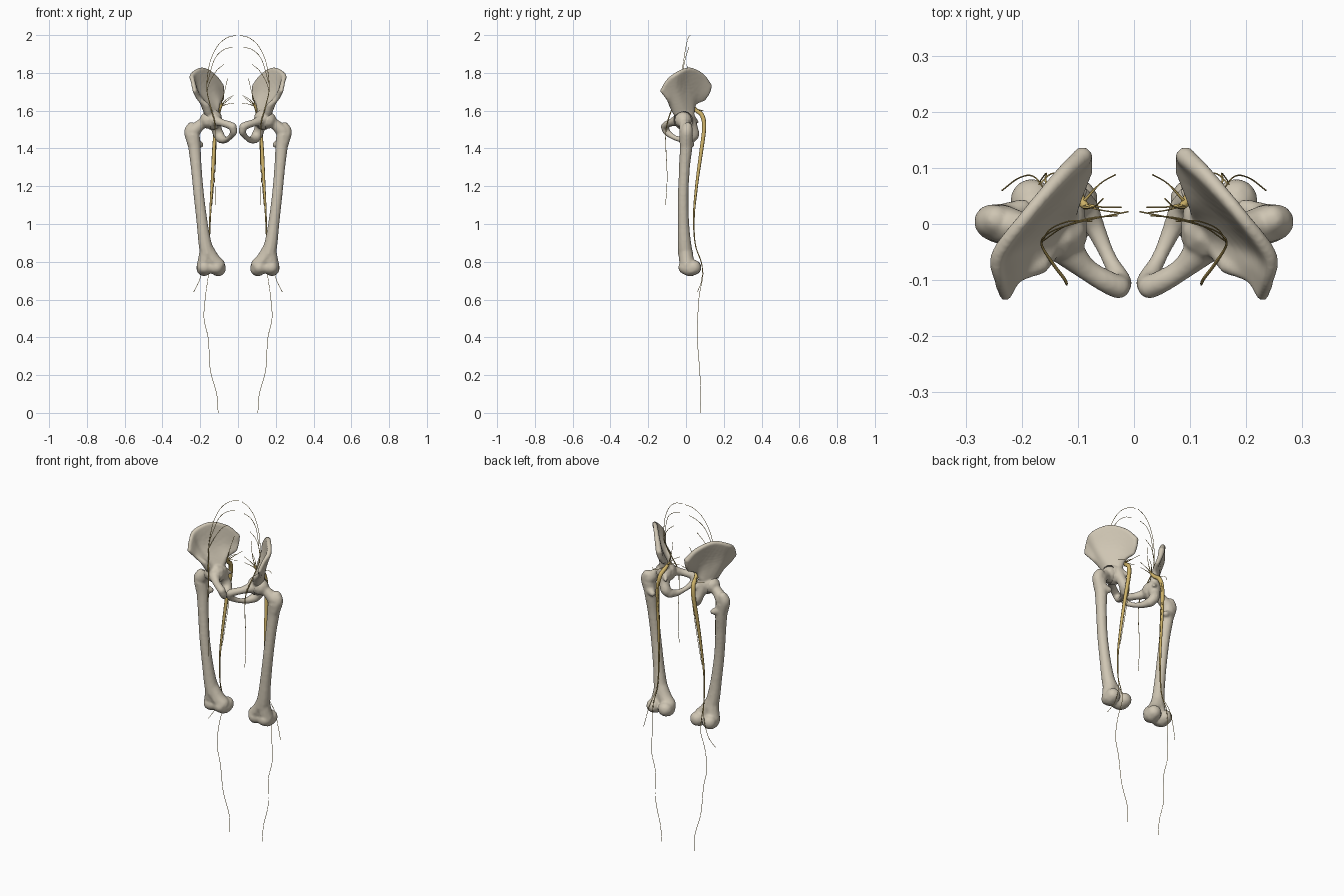
import bpy, bmesh
from mathutils import Vector


def mat(name, col):
    m = bpy.data.materials.new(name)
    m.diffuse_color = col
    return m


BONE = mat("bone", (0.62, 0.56, 0.45, 1))
NERVE = mat("nerve", (0.62, 0.45, 0.14, 1))

# unit ball used as a brush for the bones
_b = bmesh.new()
bmesh.ops.create_icosphere(_b, subdivisions=2, radius=1)
BALL_V = [v.co.copy() for v in _b.verts]
BALL_F = [[v.index for v in f.verts] for f in _b.faces]
_b.free()


def smooth_path(pts, n):
    """Catmull-Rom through points (x, y, z, r), n steps per span."""
    p = [Vector(q) for q in pts]
    p = [2 * p[0] - p[1]] + p + [2 * p[-1] - p[-2]]
    out = []
    for i in range(1, len(p) - 2):
        a, b, c, d = p[i - 1:i + 3]
        for k in range(n):
            t = k / n
            out.append(0.5 * (2 * b + (c - a) * t + (2 * a - 5 * b + 4 * c - d) * t * t
                              + (3 * b - a - 3 * c + d) * t ** 3))
    return out + [p[-2]]


def bone(name, balls, voxel, smooth, cutter=None):
    """Fuse balls into one smooth bone and mirror it to the other side."""
    vs, fs = [], []
    for x, y, z, r in balls:
        o = len(vs)
        c = Vector((x, y, z))
        vs += [c + v * r for v in BALL_V]
        fs += [[i + o for i in f] for f in BALL_F]
    me = bpy.data.meshes.new(name)
    me.from_pydata(vs, [], fs)
    me.materials.append(BONE)
    ob = bpy.data.objects.new(name, me)
    bpy.context.collection.objects.link(ob)
    m = ob.modifiers.new("fuse", 'REMESH')
    m.mode, m.voxel_size, m.use_smooth_shade = 'VOXEL', voxel, True
    m = ob.modifiers.new("smooth", 'SMOOTH')
    m.factor, m.iterations = 0.5, smooth
    if cutter:
        m = ob.modifiers.new("socket", 'BOOLEAN')
        m.operation, m.object, m.solver = 'DIFFERENCE', cutter, 'EXACT'
    m = ob.modifiers.new("mirror", 'MIRROR')
    m.use_mirror_merge = False
    return ob


# hip bone: iliac blade as rows running from back to front
crest = [(.092, .12, 1.73, .018), (.132, .082, 1.785, .015), (.19, .015, 1.817, .013),
         (.241, -.055, 1.787, .014), (.238, -.1, 1.75, .012), (.229, -.125, 1.705, .012)]
mid = [(.088, .113, 1.695, .014), (.122, .06, 1.70, .011), (.167, .008, 1.70, .008),
       (.208, -.042, 1.695, .008), (.209, -.075, 1.68, .010), (.208, -.094, 1.665, .012)]
base = [(.084, .094, 1.662, .011), (.108, .043, 1.64, .015), (.127, .018, 1.59, .026),
        (.14, -.01, 1.57, .03), (.155, -.045, 1.59, .024), (.167, -.074, 1.628, .016)]
hip = []
for col in zip(*(smooth_path(r, 9) for r in (crest, mid, base))):
    hip += smooth_path(col, 16)
# socket body, pubis, ischium and spine
hip += [(.138, -.012, 1.553, .057)]
for path in (
    [(.13, -.035, 1.552, .034), (.088, -.078, 1.537, .021), (.05, -.102, 1.525, .021), (.028, -.112, 1.515, .022)],
    [(.028, -.112, 1.515, .022), (.024, -.1, 1.485, .019), (.045, -.06, 1.457, .014),
     (.068, -.01, 1.445, .018), (.088, .028, 1.452, .026)],
    [(.125, .012, 1.56, .04), (.116, .034, 1.51, .029), (.103, .042, 1.475, .029), (.09, .028, 1.452, .026)],
    [(.112, .035, 1.555, .02), (.09, .06, 1.54, .008)],
):
    hip += smooth_path(path, 12)

HEAD = (.157, -.015, 1.55)
bpy.ops.mesh.primitive_uv_sphere_add(segments=32, ring_count=16, radius=.050, location=HEAD)
cut = bpy.context.object
cut.name = "socket_cutter"
cut.hide_render = True
cut.hide_set(True)
bone("hip_bones", hip, .005, 6, cut)

# thigh bone: head, neck, trochanters, shaft and condyles
femur = [(*HEAD, .047)]
for path in (
    [(*HEAD, .034), (.195, -.008, 1.528, .029), (.235, 0, 1.492, .036)],
    [(.246, .008, 1.513, .027), (.254, .004, 1.485, .032), (.236, 0, 1.43, .035)],
    [(.225, .015, 1.43, .025), (.198, .028, 1.42, .017)],
    [(.238, 0, 1.47, .037), (.23, 0, 1.40, .034), (.221, -.008, 1.3, .03), (.207, -.015, 1.15, .029),
     (.189, -.013, 1.0, .031), (.175, -.008, .9, .036), (.162, -.002, .84, .041)],
    [(.166, -.004, .87, .036), (.138, .002, .815, .04), (.108, .008, .782, .041)],
    [(.168, -.004, .87, .036), (.172, .002, .815, .04), (.18, .008, .78, .04)],
    [(.113, -.004, .77, .036), (.106, .02, .764, .042), (.104, .042, .77, .041)],
    [(.178, -.006, .77, .036), (.18, .02, .764, .041), (.182, .042, .77, .04)],
    [(.112, -.001, .768, .036), (.145, .003, .772, .036), (.175, -.002, .768, .036)],
):
    femur += smooth_path(path, 20)
bone("thigh_bones", femur, .006, 6)


def nerve(name, *paths):
    """Bundle of tapered strands, drawn on both sides."""
    cu = bpy.data.curves.new(name, 'CURVE')
    cu.dimensions, cu.bevel_depth, cu.bevel_resolution = '3D', 1.0, 2
    cu.use_fill_caps = True
    cu.materials.append(NERVE)
    for path in paths:
        for s in (1, -1):
            pts = smooth_path(path, 8)
            sp = cu.splines.new('POLY')
            sp.points.add(len(pts) - 1)
            sp.use_smooth = True
            for q, (x, y, z, r) in zip(sp.points, pts):
                q.co, q.radius = (s * x, y, z, 1), r
    ob = bpy.data.objects.new(name, cu)
    bpy.context.collection.objects.link(ob)


T = .0013
# sciatic trunk down to the knee
nerve("sciatic_nerve",
      [(.085, .03, 1.635, .006), (.1, .05, 1.605, .011), (.108, .085, 1.575, .012), (.117, .096, 1.51, .011),
       (.128, .08, 1.38, .010), (.137, .058, 1.22, .008), (.147, .042, 1.05, .005), (.152, .048, .9, .003),
       (.158, .08, .8, .002)],
      [(.1, .05, 1.6, .003), (.105, .098, 1.55, .003), (.115, .098, 1.45, .002), (.12, .075, 1.3, T),
       (.138, .05, 1.1, T)])
# lower leg branches
nerve("lower_leg_nerves",
      [(.158, .08, .8, .002), (.157, .09, .73, T), (.172, .07, .62, T), (.18, .062, .5, T), (.157, .06, .39, T),
       (.147, .072, .23, T), (.113, .078, .1, T), (.105, .075, .0005, T)],
      [(.152, .05, .88, T), (.178, .084, .79, T), (.205, .082, .7, T), (.235, .06, .64, T)])
# roots feeding the sciatic trunk
nerve("sacral_roots",
      [(.033, .088, 1.67, T), (.06, .072, 1.65, T), (.09, .04, 1.625, .003)],
      [(.022, .03, 1.64, T), (.055, .03, 1.635, T), (.088, .035, 1.625, .003)],
      [(.025, .02, 1.68, T), (.06, .025, 1.66, T), (.09, .035, 1.63, .003)],
      [(.055, .045, 1.77, T), (.072, .03, 1.7, T), (.09, .03, 1.635, .003)],
      [(.1, .05, 1.61, T), (.14, .09, 1.6, T), (.17, .07, 1.6, T)])
# lumbar arcs joining the nerve along the front of the thigh
nerve("femoral_nerve",
      [(.01, .022, 2.0 - T, T), (.06, .012, 1.985, T), (.11, 0, 1.94, T), (.15, -.015, 1.85, T),
       (.165, -.035, 1.72, .002), (.145, -.07, 1.62, .003), (.124, -.098, 1.54, .003), (.12, -.108, 1.45, .002),
       (.122, -.1, 1.25, T), (.12, -.108, 1.1, T)],
      [(.03, .015, 1.937, T), (.08, .01, 1.92, T), (.125, -.005, 1.87, T), (.162, -.03, 1.75, T)],
      [(.075, .005, 1.845, T), (.115, .005, 1.81, T), (.15, -.01, 1.75, T), (.165, -.035, 1.7, T)])
